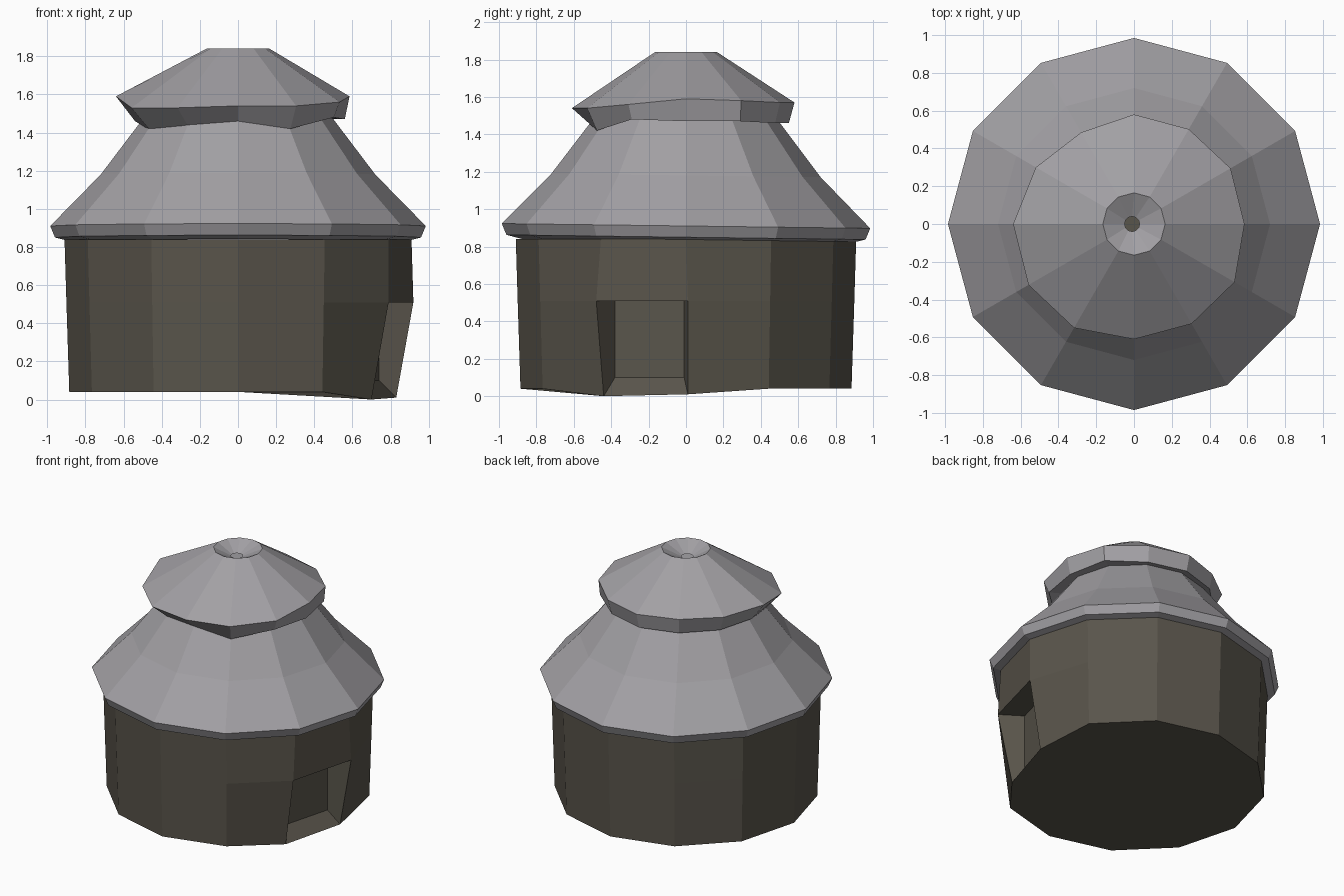
import bpy, bmesh
from math import cos, sin, radians

if "Cube" in bpy.data.objects:
    bpy.data.objects.remove(bpy.data.objects["Cube"])

N = 12


def material(name, color):
    m = bpy.data.materials.new(name)
    m.diffuse_color = (*color, 1)
    m.use_nodes = True
    m.node_tree.nodes["Principled BSDF"].inputs["Base Color"].default_value = m.diffuse_color
    return m


STONE = material("dark_plaster", (0.10, 0.09, 0.07))
ROOF = material("grey_roofing", (0.36, 0.35, 0.37))


def ring(r, z, tilt=0.0, center=(0, 0)):
    pts = []
    for i in range(N):
        a = radians(360 / N * i)
        pts.append((center[0] + r * cos(a), center[1] + r * sin(a), z + tilt * r * sin(a)))
    return pts


def polar(radii, heights):
    return [(r * cos(radians(30 * i)), r * sin(radians(30 * i)), z)
            for i, (r, z) in enumerate(zip(radii, heights))]


def loft(bm, rings, skip=()):
    rows = [[bm.verts.new(p) for p in r] for r in rings]
    for k in range(len(rows) - 1):
        for i in range(N):
            if (k, i) not in skip:
                j = (i + 1) % N
                bm.faces.new((rows[k][i], rows[k][j], rows[k + 1][j], rows[k + 1][i]))
    return rows


def finish(bm, name, mat):
    bmesh.ops.recalc_face_normals(bm, faces=bm.faces)
    me = bpy.data.meshes.new(name)
    bm.to_mesh(me)
    bm.free()
    me.materials.append(mat)
    ob = bpy.data.objects.new(name, me)
    bpy.context.collection.objects.link(ob)
    return ob


# Round wall, with a recessed doorway in the facet between -30 and 0 degrees
bottom, middle, top = ring(0.885, 0.04), ring(0.90, 0.51), ring(0.91, 0.84)
bottom[11], bottom[0] = (0.70, -0.44, 0.0), (0.83, 0.01, 0.01)
middle[11], middle[0] = (0.79, -0.48, 0.51), (0.92, 0.01, 0.51)
bm = bmesh.new()
rows = loft(bm, [bottom, middle, top], skip={(0, 11)})
bm.faces.new(rows[0])
outer = [rows[0][11], rows[0][0], rows[1][0], rows[1][11]]
inner = [bm.verts.new(p) for p in ((0.64, -0.38, 0.10), (0.74, -0.01, 0.10),
                                   (0.74, -0.01, 0.51), (0.64, -0.38, 0.51))]
for i in range(4):
    j = (i + 1) % 4
    bm.faces.new((outer[i], outer[j], inner[j], inner[i]))
bm.faces.new(inner)
finish(bm, "hut_wall", STONE)

# Flared lower roof with a thick eave
bm = bmesh.new()
profile = [(0.88, 0.83), (0.96, 0.85), (0.985, 0.91), (0.72, 1.18), (0.47, 1.51)]
loft(bm, [ring(r, z, -0.013) for r, z in profile])
finish(bm, "lower_roof", ROOF)

# Uneven roof cap, with a funnel smoke hole at the top
lip = polar([0.585, 0.59, 0.58, 0.58, 0.56, 0.60, 0.64, 0.645, 0.635, 0.61, 0.61, 0.615],
            [1.59, 1.58, 1.57, 1.57, 1.57, 1.58, 1.59, 1.53, 1.53, 1.54, 1.54, 1.56])
under = polar([0.56, 0.58, 0.55, 0.55, 0.54, 0.54, 0.54, 0.53, 0.53, 0.52, 0.55, 0.58],
              [1.47, 1.47, 1.46, 1.46, 1.46, 1.46, 1.46, 1.41, 1.44, 1.46, 1.42, 1.48])
bm = bmesh.new()
loft(bm, [ring(0.46, 1.48), under, lip, ring(0.165, 1.84), ring(0.04, 1.78, center=(-0.01, 0))])
finish(bm, "roof_cap", ROOF)
